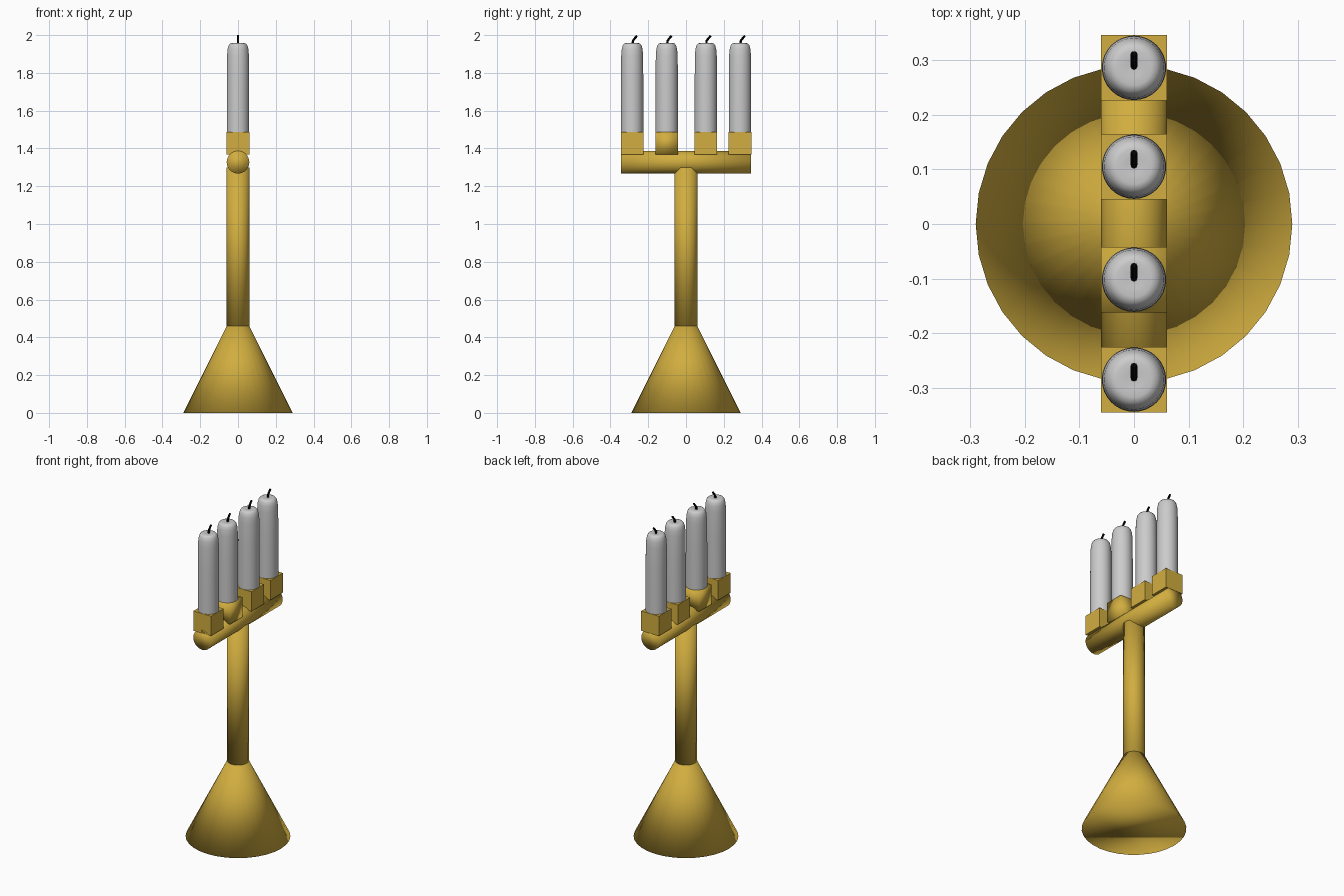
import bpy, bmesh
from math import radians, pi

if "Cube" in bpy.data.objects:
    bpy.data.objects.remove(bpy.data.objects["Cube"])


def material(name, colour):
    m = bpy.data.materials.new(name)
    m.diffuse_color = (*colour, 1)
    m.use_nodes = True
    m.node_tree.nodes["Principled BSDF"].inputs["Base Color"].default_value = m.diffuse_color
    return m


GOLD = material("gold", (0.64, 0.42, 0.05))
BLACK = material("black", (0.0, 0.0, 0.0))


def finish(obj, name, mat=None, smooth=True):
    obj.name = name
    if mat:
        obj.data.materials.append(mat)
    if smooth:  # fully smooth, blending over the caps
        bpy.ops.object.shade_smooth()
    return obj


def frustum(name, r1, r2, z1, z2):
    bpy.ops.mesh.primitive_cone_add(vertices=32, radius1=r1, radius2=r2,
                                    depth=z2 - z1, location=(0, 0, (z1 + z2) / 2))
    return finish(bpy.context.object, name, GOLD)


def lathe(name, profile, y, steps=32):
    """Spin a (radius, z) profile round the vertical axis at y."""
    bm = bmesh.new()
    verts = [bm.verts.new((r, 0, z)) for r, z in profile]
    edges = [bm.edges.new(p) for p in zip(verts, verts[1:])]
    bmesh.ops.spin(bm, geom=verts + edges, axis=(0, 0, 1), cent=(0, 0, 0),
                   angle=2 * pi, steps=steps)
    bmesh.ops.remove_doubles(bm, verts=bm.verts, dist=1e-5)
    bmesh.ops.recalc_face_normals(bm, faces=bm.faces)
    me = bpy.data.meshes.new(name)
    bm.to_mesh(me)
    bm.free()
    obj = bpy.data.objects.new(name, me)
    obj.location.y = y
    bpy.context.collection.objects.link(obj)
    bpy.ops.object.select_all(action='DESELECT')
    bpy.context.view_layer.objects.active = obj
    obj.select_set(True)
    finish(obj, name, smooth=False)
    bpy.ops.object.shade_smooth_by_angle(angle=radians(45))


def wick(name, y):
    cu = bpy.data.curves.new(name, 'CURVE')
    cu.dimensions = '3D'
    cu.bevel_depth = 0.006
    cu.bevel_resolution = 2
    cu.use_fill_caps = True
    sp = cu.splines.new('POLY')
    path = [(-0.002, 1.945), (0.0, 1.97), (0.01, 1.983), (0.022, 1.997)]
    sp.points.add(len(path) - 1)
    for p, (dy, z) in zip(sp.points, path):
        p.co = (0, y + dy, z, 1)
    cu.materials.append(BLACK)
    bpy.context.collection.objects.link(bpy.data.objects.new(name, cu))


# Conical foot, stem and horizontal bar
frustum("foot", 0.29, 0.06, 0, 0.46)
frustum("stem", 0.06, 0.06, 0.46, 1.30)
bpy.ops.mesh.primitive_cylinder_add(vertices=32, radius=0.06, depth=0.69,
                                    location=(0, 0, 1.327), rotation=(pi / 2, 0, 0))
finish(bpy.context.object, "cross_bar", GOLD)

# Four holders, each with a candle and wick
CANDLE = [(0, 1.45), (0.059, 1.45), (0.059, 1.60), (0.059, 1.75), (0.058, 1.89),
          (0.055, 1.925), (0.05, 1.945), (0.042, 1.955), (0.032, 1.958),
          (0.015, 1.956), (0, 1.955)]
for i, y in enumerate((-0.285, -0.102, 0.105, 0.286), 1):
    bpy.ops.mesh.primitive_cube_add(size=0.12, location=(0, y, 1.428))
    # the second holder is shaded smooth, the others flat
    finish(bpy.context.object, f"holder_{i}", GOLD, smooth=(i == 2))
    lathe(f"candle_{i}", CANDLE, y)
    wick(f"wick_{i}", y + 0.004)
